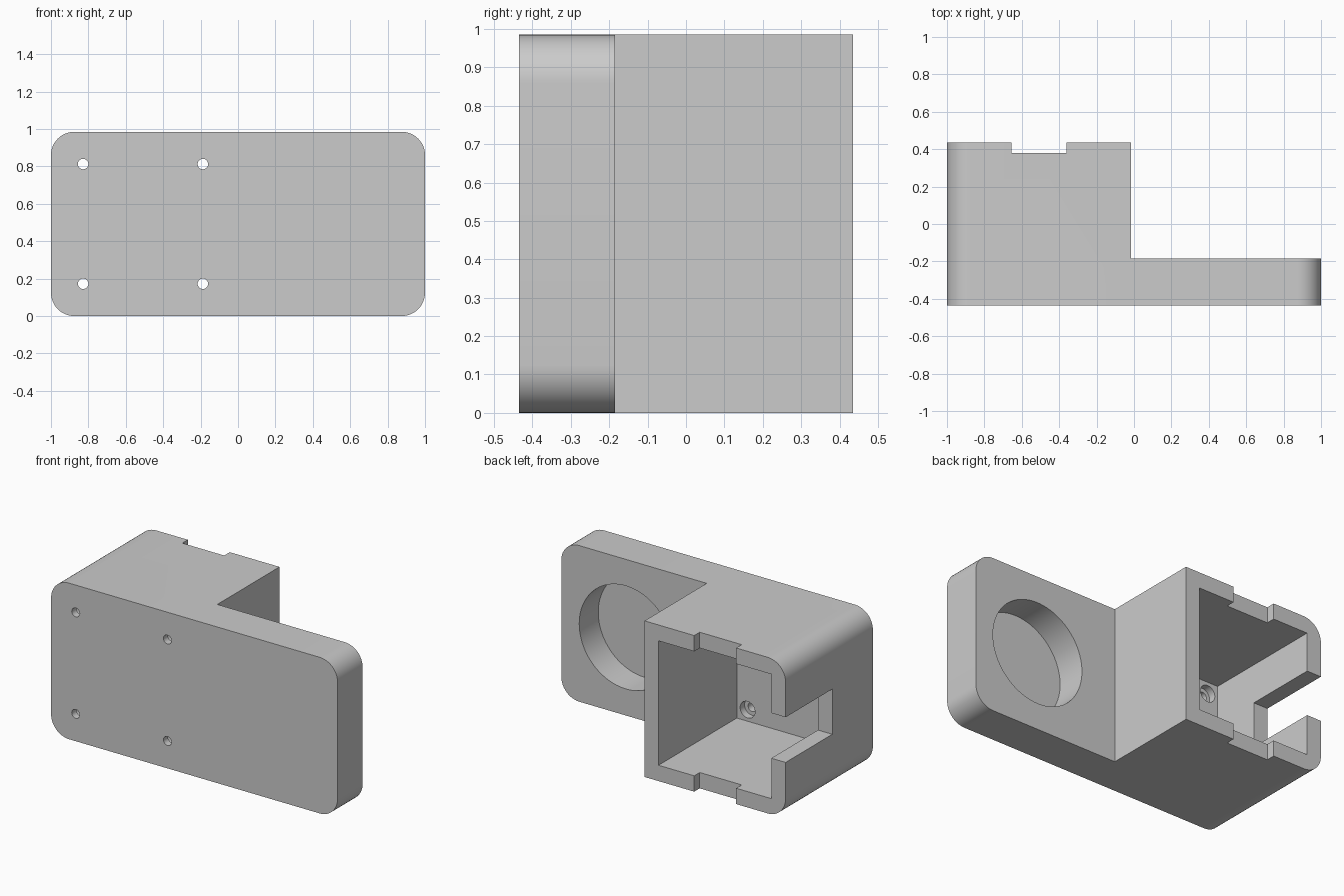
import bpy, bmesh, math
from mathutils import Matrix, Vector

default = bpy.data.objects.get("Cube")
if default:
    bpy.data.objects.remove(default, do_unlink=True)

HEIGHT, FRONT, BACK = 0.985, -0.435, 0.435
PLATE_BACK, BOX_SIDE = -0.185, -0.015
RADIUS, MID_Z = 0.125, 0.985 / 2

grey = bpy.data.materials.new("light grey plastic")
grey.use_nodes = True
grey.diffuse_color = (0.6, 0.6, 0.6, 1)
grey.node_tree.nodes["Principled BSDF"].inputs["Base Color"].default_value = (0.6, 0.6, 0.6, 1)


def make_object(name, bm):
    bmesh.ops.recalc_face_normals(bm, faces=bm.faces)
    mesh = bpy.data.meshes.new(name)
    bm.to_mesh(mesh)
    bm.free()
    mesh.materials.append(grey)
    obj = bpy.data.objects.new(name, mesh)
    bpy.context.collection.objects.link(obj)
    return obj


def block(name, xs, ys, zs):
    bm = bmesh.new()
    bmesh.ops.create_cube(bm, size=1)
    for v in bm.verts:
        v.co = Vector([(a + b) / 2 + c * (b - a) for c, (a, b) in zip(v.co, (xs, ys, zs))])
    return make_object(name, bm)


def cylinder(name, x, z, radius, y0, y1, sides=32):
    bm = bmesh.new()
    place = Matrix.Translation((x, (y0 + y1) / 2, z)) @ Matrix.Rotation(math.pi / 2, 4, 'X')
    bmesh.ops.create_cone(bm, cap_ends=True, segments=sides, radius1=radius,
                          radius2=radius, depth=y1 - y0, matrix=place)
    return make_object(name, bm)


def cut(target, cutter):
    mod = target.modifiers.new("cut", 'BOOLEAN')
    mod.operation, mod.solver, mod.object = 'DIFFERENCE', 'EXACT', cutter
    bpy.context.view_layer.objects.active = target
    bpy.ops.object.modifier_apply(modifier=mod.name)
    bpy.data.objects.remove(cutter, do_unlink=True)


# Rounded slab, extruded front to back
bm = bmesh.new()
outline = []
corners = ((1, 1), (-1, 1), (-1, -1), (1, -1))
for i, (sx, sz) in enumerate(corners):
    for step in range(13):
        a = math.pi / 2 * (i + step / 12)
        outline.append(bm.verts.new((sx * (1 - RADIUS) + RADIUS * math.cos(a), FRONT,
                                     MID_Z + sz * (MID_Z - RADIUS) + RADIUS * math.sin(a))))
face = bm.faces.new(outline)
extruded = bmesh.ops.extrude_face_region(bm, geom=[face])["geom"]
bmesh.ops.translate(bm, vec=(0, BACK - FRONT, 0),
                    verts=[g for g in extruded if isinstance(g, bmesh.types.BMVert)])
housing = make_object("mounting_housing", bm)

# Leave a thin plate on the left side, with a round blind pocket
cut(housing, block("plate_step", (BOX_SIDE, 1.2), (PLATE_BACK, 0.6), (-0.2, 1.2)))
cut(housing, cylinder("round_pocket", 0.55, MID_Z, 0.325, -0.375, 0, 96))

# Hollow box, open at the back
cut(housing, block("box_cavity", (-0.9, -0.113), (-0.345, 0.6), (0.1, HEIGHT - 0.1)))

# Cable slot in the outer side wall, and shallow notches in the top and bottom walls
cut(housing, block("side_slot", (-1.2, -0.8), (-0.03, 0.6), (0.355, 0.64)))
cut(housing, block("rim_notches", (-0.655, -0.362), (0.38, 0.6), (-0.2, 1.2)))

# Four counterbored screw holes through the box floor
for x in (-0.828, -0.188):
    for z in (MID_Z - 0.32, MID_Z + 0.32):
        cut(housing, cylinder("screw_hole", x, z, 0.028, -0.6, -0.2))
        cut(housing, cylinder("screw_counterbore", x, z, 0.052, -0.39, -0.2))

bpy.ops.object.select_all(action='DESELECT')
housing.select_set(True)
bpy.context.view_layer.objects.active = housing
bpy.ops.object.shade_smooth_by_angle(angle=math.radians(30))
